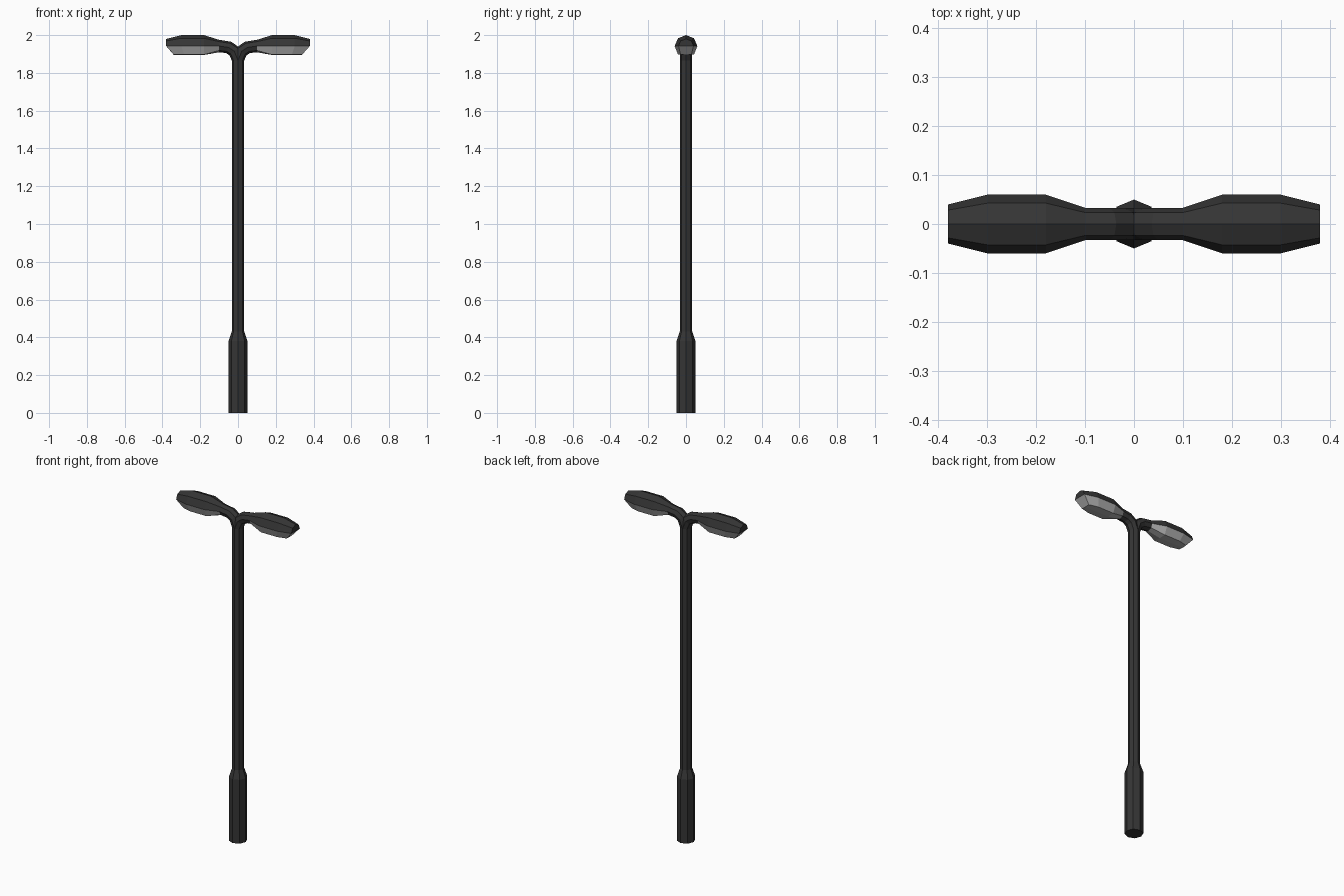
import bpy, bmesh
from math import sin, cos, pi, radians

if "Cube" in bpy.data.objects:
    bpy.data.objects.remove(bpy.data.objects["Cube"])


def material(name, v):
    m = bpy.data.materials.new(name)
    m.diffuse_color = (v, v, v, 1)
    m.use_nodes = True
    m.node_tree.nodes["Principled BSDF"].inputs["Base Color"].default_value = m.diffuse_color
    return m


dark = material("dark_metal", 0.035)
pale = material("lamp_glass", 0.42)


def loft(name, rings, mat, closed=True, cap_start=False, cap_end=False, mirror=False):
    bm = bmesh.new()
    rows = [[bm.verts.new(p) for p in ring] for ring in rings]
    n = len(rows[0])
    for a, b in zip(rows, rows[1:]):
        for i in range(n if closed else n - 1):
            j = (i + 1) % n
            bm.faces.new((a[i], a[j], b[j], b[i]))
    if cap_start:
        bm.faces.new(rows[0][::-1])
    if cap_end:
        bm.faces.new(rows[-1])
    bmesh.ops.recalc_face_normals(bm, faces=bm.faces)
    me = bpy.data.meshes.new(name)
    bm.to_mesh(me)
    bm.free()
    me.materials.append(mat)
    ob = bpy.data.objects.new(name, me)
    bpy.context.collection.objects.link(ob)
    if mirror:
        mod = ob.modifiers.new("mirror", 'MIRROR')
        mod.use_bisect_axis[0] = True
    return ob


def octagon(x, z, r, tilt=0):
    # ring leaning from horizontal (0) to facing +x (90)
    t = radians(tilt)
    return [(x + r * cos(k * pi / 4) * cos(t), r * sin(k * pi / 4),
             z - r * cos(k * pi / 4) * sin(t)) for k in range(8)]


R = 0.033
# Pole with its thicker base
loft("pole", [octagon(0, z, r) for z, r in
              ((0, 0.05), (0.38, 0.05), (0.43, R), (1.865, R))], dark, cap_start=True)

# Forked arms curving out of the pole top
loft("arms", [octagon(0, 1.865, R), octagon(0.02, 1.915, R, 40),
              octagon(0.05, 1.935, R, 65), octagon(0.10, 1.942, R, 90)],
     dark, mirror=True)


# Lamp housing: upper half-octagon shell
def dome(x, w, top):
    z, h = 1.942, top - 1.942
    return [(x, w, z), (x, w * 0.71, z + h * 0.71), (x, 0, top),
            (x, -w * 0.71, z + h * 0.71), (x, -w, z)]


loft("lamp_housings", [dome(0.10, R, 1.975), dome(0.18, 0.06, 2.0),
                       dome(0.30, 0.06, 2.0), dome(0.38, 0.04, 1.98)],
     dark, closed=False, cap_end=True, mirror=True)


# Lamp glass: flat-bottomed lower tray
def tray(x, w, xb, wb, bottom, mid):
    return [(x, w, 1.942), (xb, wb, mid), (xb, 0, bottom),
            (xb, -wb, mid), (x, -w, 1.942)]


loft("lamp_glass", [tray(0.10, R, 0.10, 0.023, 1.909, 1.919),
                    tray(0.18, 0.06, 0.18, 0.042, 1.895, 1.897),
                    tray(0.30, 0.06, 0.285, 0.042, 1.895, 1.897),
                    tray(0.38, 0.04, 0.34, 0.028, 1.895, 1.897)],
     pale, closed=False, cap_end=True, mirror=True)
